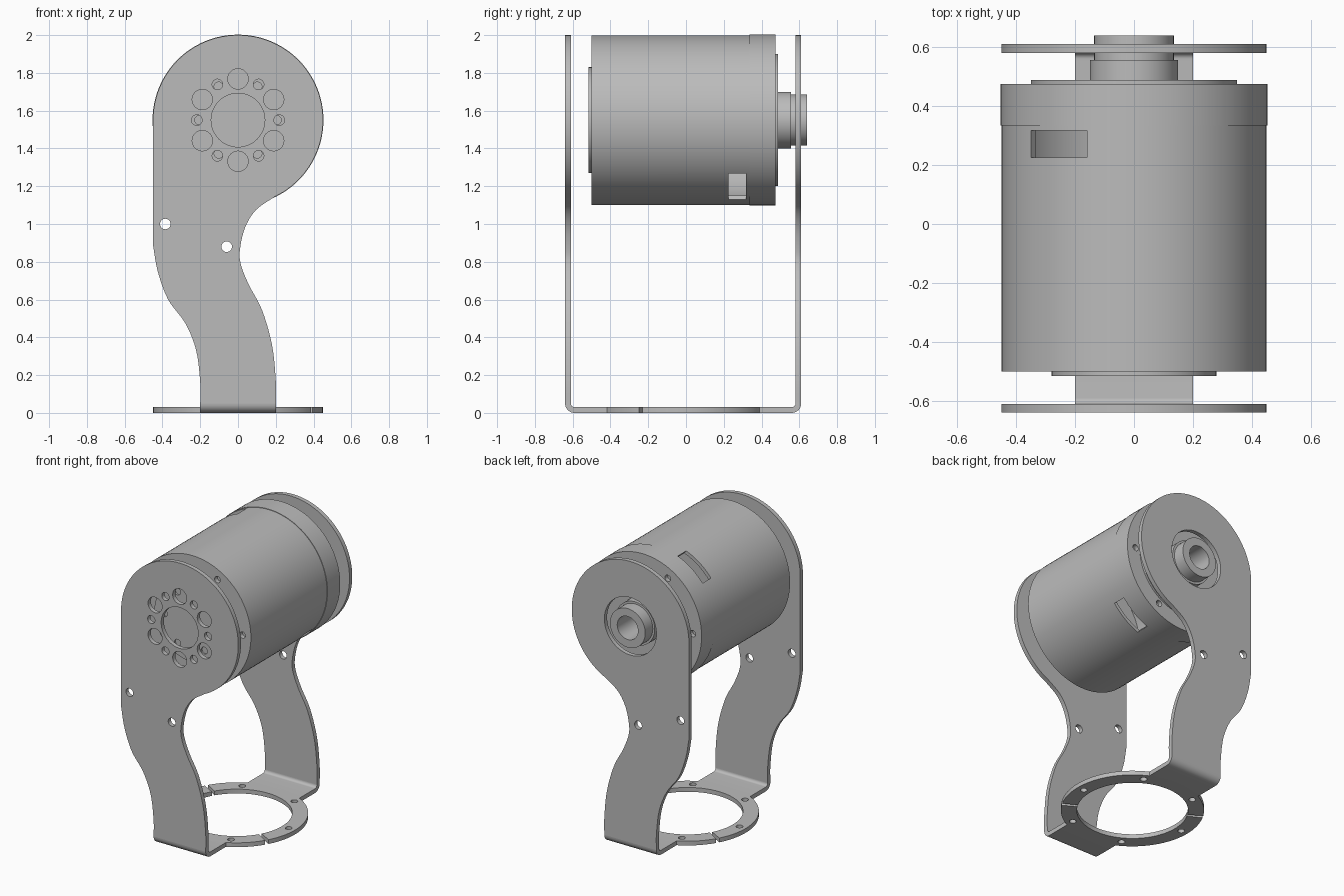
import bpy, bmesh, math
from math import sin, cos, radians
from mathutils import Vector, Matrix

old = bpy.data.objects.get("Cube")
if old:
    bpy.data.objects.remove(old, do_unlink=True)

metal = bpy.data.materials.new("grey_metal")
metal.use_nodes = True
GREY = (0.5, 0.5, 0.5, 1)
metal.diffuse_color = GREY
metal.node_tree.nodes["Principled BSDF"].inputs["Base Color"].default_value = GREY

AXIS_Z = 1.55      # height of the motor axis
MID_Y = -0.015     # middle of the bracket
parts = []


def finish(name, bm):
    bmesh.ops.recalc_face_normals(bm, faces=bm.faces)
    mesh = bpy.data.meshes.new(name)
    bm.to_mesh(mesh)
    bm.free()
    mesh.materials.append(metal)
    obj = bpy.data.objects.new(name, mesh)
    bpy.context.collection.objects.link(obj)
    parts.append(obj)
    return obj


def prism(name, points, push):
    bm = bmesh.new()
    face = bm.faces.new([bm.verts.new(p) for p in points])
    new = bmesh.ops.extrude_face_region(bm, geom=[face])["geom"]
    verts = [v for v in new if isinstance(v, bmesh.types.BMVert)]
    bmesh.ops.translate(bm, verts=verts, vec=push)
    return finish(name, bm)


def arc(cx, cy, r, start, end, steps):
    angles = [radians(start + (end - start) * i / steps) for i in range(steps + 1)]
    return [(cx + r * cos(a), cy + r * sin(a)) for a in angles]


def smooth(points, steps=5):
    # Catmull-Rom curve through a few points
    p = [Vector(q) for q in points]
    p = [2 * p[0] - p[1]] + p + [2 * p[-1] - p[-2]]
    out = []
    for a, b, c, d in zip(p, p[1:], p[2:], p[3:]):
        for i in range(steps):
            t = i / steps
            out.append(tuple(0.5 * (2 * b + (c - a) * t + (2 * a - 5 * b + 4 * c - d) * t * t
                                    + (3 * b - a - 3 * c + d) * t ** 3)))
    return out + [points[-1]]


def add_rod(bm, x, z, r, y0, y1, sides=24):
    # cylinder lying along y
    m = Matrix.Translation((x, (y0 + y1) / 2, z)) @ Matrix.Rotation(radians(90), 4, "X")
    bmesh.ops.create_cone(bm, cap_ends=True, segments=sides, radius1=r, radius2=r,
                          depth=y1 - y0, matrix=m)


def rod(name, r, y0, y1, sides=96):
    bm = bmesh.new()
    add_rod(bm, 0, AXIS_Z, r, y0, y1, sides)
    return finish(name, bm)


def cut(obj, bm):
    cutter = finish("cutter", bm)
    cutter.hide_render = True
    mod = obj.modifiers.new("cut", "BOOLEAN")
    mod.operation, mod.solver, mod.object = "DIFFERENCE", "EXACT", cutter
    dg = bpy.context.evaluated_depsgraph_get()
    mesh = bpy.data.meshes.new_from_object(obj.evaluated_get(dg))
    obj.modifiers.clear()
    obj.data = mesh
    parts.remove(cutter)
    bpy.data.objects.remove(cutter, do_unlink=True)


def ring_of_holes(bm, radius, hole, y0, y1, start=0):
    for i in range(6):
        a = radians(start + 60 * i)
        add_rod(bm, radius * cos(a), AXIS_Z + radius * sin(a), hole, y0, y1)


# Side plates: round head on a curved leg
right_edge = smooth([(0.2, 0.05), (0.2, 0.17), (0.18, 0.36), (0.127, 0.545), (0.058, 0.677),
                     (0.016, 0.783), (0.01, 0.862), (0.037, 0.98), (0.095, 1.074),
                     (0.19, 1.142)])
head = arc(0, AXIS_Z, 0.45, -62, 180, 64)
left_edge = smooth([(-0.45, 0.89), (-0.425, 0.75), (-0.37, 0.6), (-0.28, 0.476),
                    (-0.222, 0.333), (-0.2, 0.16), (-0.2, 0.05)])
outline = right_edge + head + left_edge
for name, y in (("front_plate", -0.64), ("back_plate", 0.58)):
    plate = prism(name, [(x, y, z) for x, z in outline], (0, 0.03, 0))
    bm = bmesh.new()
    y0, y1 = y - 0.05, y + 0.08
    add_rod(bm, -0.385, 1.0, 0.028, y0, y1)
    add_rod(bm, -0.06, 0.88, 0.028, y0, y1)
    if y < 0:
        add_rod(bm, 0, AXIS_Z, 0.142, y0, y1, 48)
        ring_of_holes(bm, 0.218, 0.054, y0, y1, 30)
        ring_of_holes(bm, 0.218, 0.028, y0, y1)
    else:
        add_rod(bm, 0, AXIS_Z, 0.2, y0, y1, 48)
    cut(plate, bm)

# Bent feet joining the plates to the base ring
bend = arc(-0.59, 0.05, 0.05, 180, 270, 8) + [(-0.4, 0), (-0.4, 0.03)] \
    + arc(-0.59, 0.05, 0.02, 270, 180, 8)
for name, flip in (("front_foot", False), ("back_foot", True)):
    prism(name, [(-0.2, 2 * MID_Y - y if flip else y, z) for y, z in bend], (0.4, 0, 0))

# Base ring in two halves with screw holes
for name, turn in (("base_ring_back", 0), ("base_ring_front", 180)):
    half = arc(0, MID_Y, 0.45, turn - 28.5, turn + 148.5, 40) \
        + arc(0, MID_Y, 0.35, turn + 148.5, turn - 28.5, 40)
    ring = prism(name, [(x, y, 0) for x, y in half], (0, 0, 0.03))
    bm = bmesh.new()
    for k in (0, 60, 120):
        a = radians(turn + k)
        bmesh.ops.create_cone(bm, cap_ends=True, segments=20, radius1=0.022, radius2=0.022,
                              depth=0.2, matrix=Matrix.Translation(
                                  (0.4 * cos(a), MID_Y + 0.4 * sin(a), 0)))
    cut(ring, bm)

# Hollow motor housing with two side windows
housing = rod("motor_housing", 0.449, -0.5, 0.335)
bm = bmesh.new()
add_rod(bm, 0, AXIS_Z, 0.425, -0.45, 0.5, 96)
cut(housing, bm)
bm = bmesh.new()
ring_of_holes(bm, 0.385, 0.022, -0.6, -0.47)
for angle in (126, -54):
    m = Matrix.Translation((0, 0.272, AXIS_Z)) @ Matrix.Rotation(radians(-angle), 4, "Y") \
        @ Matrix.Translation((0.43, 0, 0)) @ Matrix.Diagonal((0.14, 0.092, 0.235, 1))
    bmesh.ops.create_cube(bm, size=1, matrix=m)
cut(housing, bm)

# Rear cap with screw holes and a shaft socket
cap = rod("motor_rear_cap", 0.4525, 0.335, 0.475)
bm = bmesh.new()
ring_of_holes(bm, 0.385, 0.022, 0.445, 0.6)
add_rod(bm, 0, AXIS_Z, 0.1, 0.4, 0.6, 48)
cut(cap, bm)

# Front output disc
disc = rod("output_disc", 0.28, -0.516, -0.5, 64)
bm = bmesh.new()
ring_of_holes(bm, 0.205, 0.024, -0.6, -0.505)
cut(disc, bm)

# Rear flange, hub and hollow shaft, turned around the motor axis
profile = [(0.1, 0.475), (0.35, 0.475), (0.35, 0.488), (0.15, 0.488), (0.15, 0.557),
           (0.135, 0.557), (0.135, 0.64), (0.08, 0.64), (0.08, 0.42), (0.1, 0.42)]
bm = bmesh.new()
verts = [bm.verts.new((r, y, AXIS_Z)) for r, y in profile]
edges = [bm.edges.new((a, b)) for a, b in zip(verts, verts[1:] + verts[:1])]
bmesh.ops.spin(bm, geom=verts + edges, cent=(0, 0, AXIS_Z), axis=(0, 1, 0),
               angle=2 * math.pi, steps=64, use_duplicate=False)
bmesh.ops.remove_doubles(bm, verts=bm.verts, dist=0.0005)
finish("rear_hub", bm)

# Smooth the curves, keep the edges sharp
bpy.ops.object.select_all(action="DESELECT")
for obj in parts:
    obj.select_set(True)
bpy.context.view_layer.objects.active = parts[0]
bpy.ops.object.shade_smooth_by_angle(angle=radians(30))
